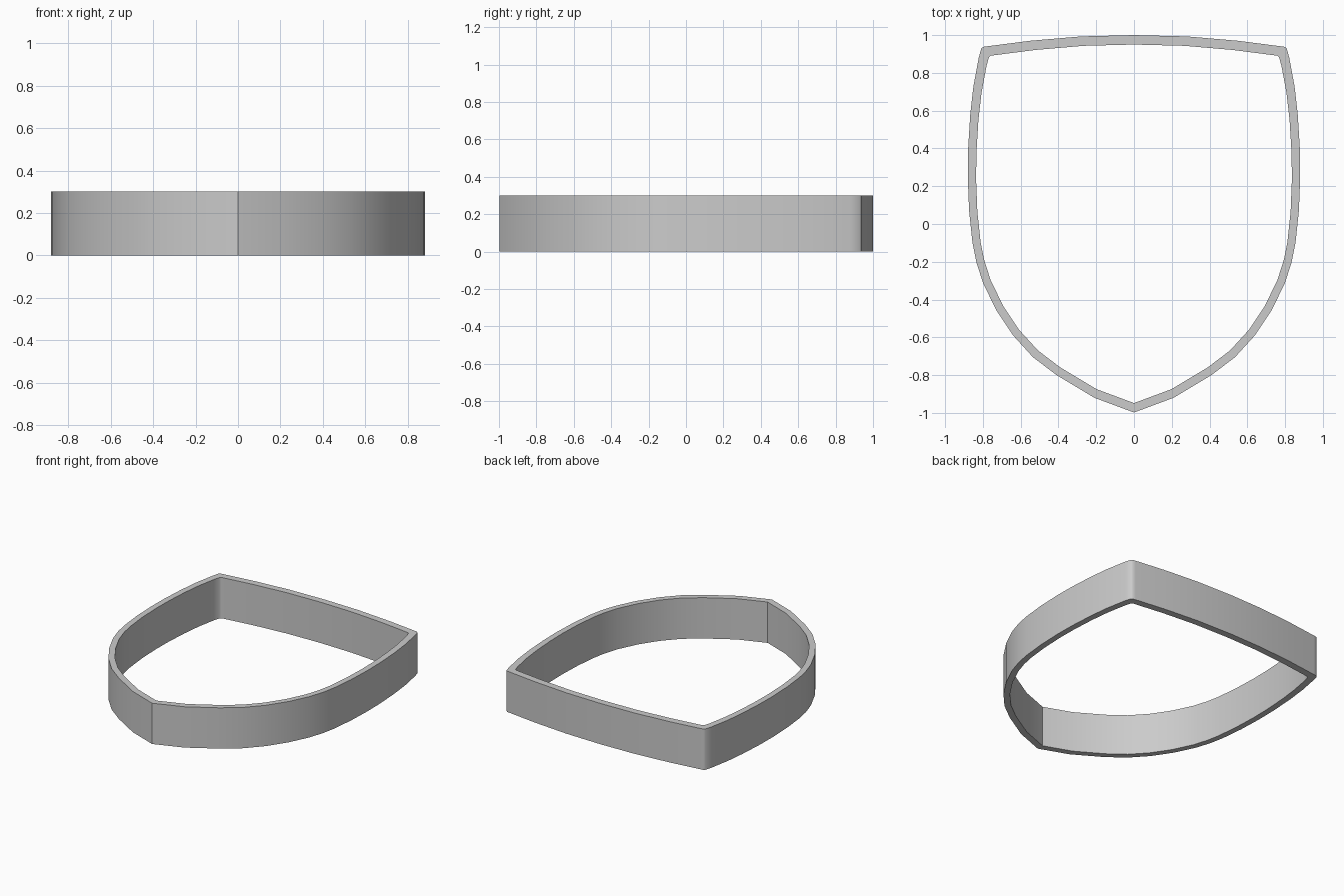
import bpy
import bmesh
import math

default = bpy.data.objects.get("Cube")
if default:
    bpy.data.objects.remove(default, do_unlink=True)

HEIGHT = 0.3
INNER_SCALE = 0.95

grey = bpy.data.materials.new("plain_grey")
grey.use_nodes = True
colour = (0.6, 0.6, 0.6, 1)
grey.diffuse_color = colour
grey.node_tree.nodes["Principled BSDF"].inputs["Base Color"].default_value = colour

# Half of the shield outline, from the back centre round to the front tip
half = [(0, 1), (0.28, 0.993), (0.55, 0.97), (0.775, 0.941), (0.798, 0.938),
        (0.809, 0.928), (0.822, 0.88), (0.85, 0.73), (0.867, 0.58),
        (0.878, 0.4), (0.88, 0.25), (0.873, 0.07), (0.855, -0.1),
        (0.835, -0.2), (0.80, -0.31), (0.73, -0.455), (0.64, -0.59),
        (0.535, -0.705), (0.41, -0.8), (0.21, -0.92), (0, -0.998)]
outline = half + [(-x, y) for x, y in half[-2:0:-1]]

# Shield-shaped wall: matching outer and inner loops, bottom and top
bm = bmesh.new()


def ring(scale, z):
    return [bm.verts.new((x * scale, y * scale, z)) for x, y in outline]


loops = [ring(1, 0), ring(1, HEIGHT), ring(INNER_SCALE, HEIGHT), ring(INNER_SCALE, 0)]
count = len(outline)
for a, b in zip(loops, loops[1:] + loops[:1]):
    for i in range(count):
        j = (i + 1) % count
        bm.faces.new((a[i], a[j], b[j], b[i]))
bmesh.ops.recalc_face_normals(bm, faces=bm.faces)

mesh = bpy.data.meshes.new("shield_wall")
bm.to_mesh(mesh)
bm.free()
mesh.materials.append(grey)
wall = bpy.data.objects.new("shield_wall", mesh)
bpy.context.collection.objects.link(wall)

# Smooth curved sides with crisp rims and front tip
bpy.ops.object.select_all(action="DESELECT")
wall.select_set(True)
bpy.context.view_layer.objects.active = wall
bpy.ops.object.shade_smooth_by_angle(angle=math.radians(40))
